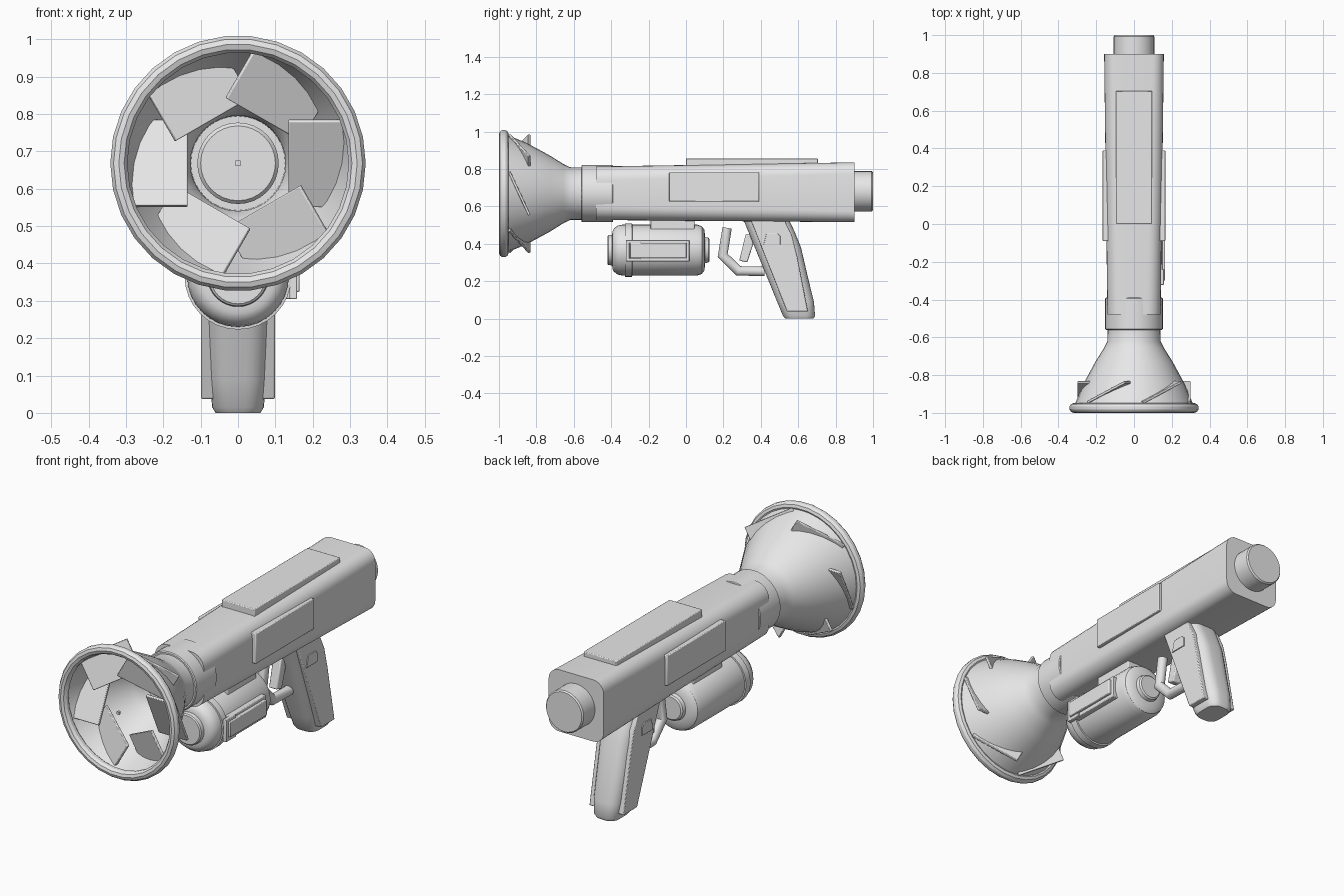
import bpy, bmesh, math
from mathutils import Matrix, Vector

if "Cube" in bpy.data.objects:
    bpy.data.objects.remove(bpy.data.objects["Cube"])

AXIS = 0.668  # height of the barrel axis
grey = bpy.data.materials.new("light_grey")
grey.diffuse_color = (0.8, 0.8, 0.8, 1)
grey.use_nodes = True
grey.node_tree.nodes["Principled BSDF"].inputs["Base Color"].default_value = grey.diffuse_color


def finish(name, bm, bevel=0.0, angle=32):
    bmesh.ops.recalc_face_normals(bm, faces=bm.faces)
    me = bpy.data.meshes.new(name)
    bm.to_mesh(me)
    bm.free()
    me.materials.append(grey)
    ob = bpy.data.objects.new(name, me)
    bpy.context.collection.objects.link(ob)
    if bevel:
        mod = ob.modifiers.new("bevel", 'BEVEL')
        mod.width, mod.segments = bevel, 2
    bpy.ops.object.select_all(action='DESELECT')
    ob.select_set(True)
    bpy.context.view_layer.objects.active = ob
    bpy.ops.object.shade_smooth_by_angle(angle=math.radians(angle))
    return ob


def skin_rings(bm, rings, cap=True, closed=False):
    """Join matching point rings into a surface."""
    rows = [[bm.verts.new(p) for p in ring] for ring in rings]
    n = len(rows[0])
    pairs = list(zip(rows, rows[1:])) + ([(rows[-1], rows[0])] if closed else [])
    for a, b in pairs:
        for i in range(n):
            j = (i + 1) % n
            bm.faces.new((a[i], a[j], b[j], b[i]))
    if cap and not closed:
        bm.faces.new(rows[0])
        bm.faces.new(rows[-1])


def lathe(name, profile, z=AXIS, segs=32, closed=False):
    """Revolve (y, radius) points around a line along y."""
    bm = bmesh.new()
    turn = [2 * math.pi * i / segs for i in range(segs)]
    skin_rings(bm, [[(r * math.cos(t), y, z + r * math.sin(t)) for t in turn]
                    for y, r in profile], closed=closed)
    return finish(name, bm)


def rounded_rect(cu, cv, hu, hv, r, steps=6):
    pts = []
    for q, (su, sv) in enumerate(((1, 1), (-1, 1), (-1, -1), (1, -1))):
        for k in range(steps + 1):
            t = math.pi / 2 * (q + k / steps)
            pts.append((cu + su * (hu - r) + r * math.cos(t),
                        cv + sv * (hv - r) + r * math.sin(t)))
    return pts


def prism(name, outline, x0, x1, bevel=0.0):
    """Extrude a (y, z) outline across x."""
    bm = bmesh.new()
    skin_rings(bm, [[(x, y, z) for y, z in outline] for x in (x0, x1)])
    return finish(name, bm, bevel)


def box(name, x0, x1, y0, y1, z0, z1, bevel=0.004):
    return prism(name, [(y0, z0), (y1, z0), (y1, z1), (y0, z1)], x0, x1, bevel)


# Flared horn shell, its rolled rim and the throat plug
lathe("horn", [(-0.55, 0.14), (-0.62, 0.141), (-0.655, 0.158), (-0.73, 0.205),
               (-0.85, 0.27), (-0.97, 0.32), (-0.97, 0.308), (-0.85, 0.258),
               (-0.73, 0.193), (-0.655, 0.146), (-0.62, 0.128), (-0.55, 0.126)],
      closed=True)
lathe("horn_rim", [(-0.974 + 0.026 * math.cos(a), 0.319 + 0.024 * math.sin(a))
                   for a in [math.pi * k / 5 for k in range(10)]], segs=30, closed=True)
lathe("throat_plug", [(-0.61, 0.1), (-0.6, 0.109), (-0.5, 0.109)])
box("sight_bead", -0.007, 0.007, -0.985, -0.971, AXIS - 0.007, AXIS + 0.007, 0)

# Six tilted vanes cutting through the horn
bm = bmesh.new()
for i in range(6):
    place = (Matrix.Rotation(-i * math.pi / 3, 4, 'Y')
             @ Matrix.Translation((0.2175, -0.891, 0))
             @ Matrix.Rotation(0.435, 4, 'X')
             @ Matrix.Diagonal((0.165, 0.014, 0.254, 1)))
    bmesh.ops.create_cube(bm, size=1, matrix=Matrix.Translation((0, 0, AXIS)) @ place)
finish("horn_vanes", bm, 0.003)

# Round collar sinking into the square housing
lathe("collar", [(-0.56, 0.148), (-0.556, 0.153), (-0.394, 0.153), (-0.39, 0.149)], segs=40)

# Tapered housing with rounded corners
bm = bmesh.new()
skin_rings(bm, [[(x, y, z) for x, z in rounded_rect(0, cz, hx, hz, r)]
                for y, cz, hx, hz, r in ((-0.48, 0.67, 0.141, 0.143, 0.075),
                                         (0.9, 0.675, 0.158, 0.16, 0.06))])
finish("housing", bm)
lathe("rear_stub", [(0.88, 0.108), (0.993, 0.108), (1.0, 0.102)], z=0.68)

# Cover plates on the top and both sides
box("top_plate", -0.095, 0.095, 0.0, 0.705, 0.80, 0.856)
for side, s in (("right", 1), ("left", -1)):
    box(side + "_plate", *sorted((s * 0.13, s * 0.166)), -0.09, 0.39, 0.625, 0.782)

# Canister slung below, with a band and a mount
lathe("canister", [(-0.42, 0.074), (-0.415, 0.08), (-0.395, 0.082), (-0.393, 0.1),
                   (-0.385, 0.116), (-0.365, 0.131), (-0.34, 0.136), (0.06, 0.136),
                   (0.085, 0.127), (0.099, 0.108), (0.102, 0.07), (0.12, 0.066),
                   (0.126, 0.058)], z=0.366)
lathe("canister_band", [(-0.327, 0.13), (-0.325, 0.143), (-0.288, 0.143), (-0.286, 0.13)],
      z=0.366)
box("canister_mount", -0.075, 0.075, -0.19, 0.045, 0.46, 0.55)

# Latch on the right of the canister
box("latch_base", 0.1, 0.15, -0.28, 0.018, 0.305, 0.42)
box("latch_lever", 0.14, 0.165, -0.3, 0.003, 0.324, 0.405)
for z in (0.314, 0.411):
    box("latch_hook_arm", 0.138, 0.158, -0.32, -0.24, z - 0.009, z + 0.009, 0.003)
box("latch_hook", 0.138, 0.158, -0.322, -0.302, 0.305, 0.42, 0.003)

# Raked grip lofted from rounded sections
bm = bmesh.new()
sections = ((0.54, 0.302, 0.545, 0.088, 0.055), (0.46, 0.335, 0.583, 0.088, 0.06),
            (0.38, 0.368, 0.615, 0.087, 0.06), (0.22, 0.434, 0.652, 0.083, 0.06),
            (0.09, 0.487, 0.684, 0.076, 0.055), (0.015, 0.518, 0.69, 0.069, 0.05),
            (0.0, 0.53, 0.682, 0.06, 0.045))
skin_rings(bm, [[(x, y, z) for x, y in rounded_rect(0, (y0 + y1) / 2, hx, (y1 - y0) / 2, r)]
                for z, y0, y1, hx, r in sections])
finish("grip", bm, angle=40)

# Grip side panels and buttons
panel = [(0.345, 0.53), (0.525, 0.53), (0.568, 0.44), (0.595, 0.33), (0.652, 0.037),
         (0.54, 0.037)]
for side, s in (("right", 1), ("left", -1)):
    prism(side + "_grip_panel", panel, s * 0.05, s * 0.099, 0.004)
    prism(side + "_button", [(0.415, 0.395), (0.505, 0.395), (0.505, 0.44),
                             (0.49, 0.455), (0.43, 0.455)], s * 0.08, s * 0.104, 0.002)

# Trigger and its bent tube guard
prism("trigger", [(0.32, 0.455), (0.35, 0.445), (0.36, 0.4), (0.328, 0.3), (0.285, 0.31)],
      -0.024, 0.024, 0.006)
path = [Vector((0, y, z)) for y, z in ((0.22, 0.485), (0.196, 0.338), (0.28, 0.255),
                                       (0.42, 0.252))]
bm = bmesh.new()
rings = []
for i, p in enumerate(path):
    before = (p - path[i - 1]).normalized() if i else (path[1] - p).normalized()
    after = (path[i + 1] - p).normalized() if i < len(path) - 1 else before
    tangent = (before + after).normalized()
    across = tangent.cross(Vector((1, 0, 0))) / max(tangent.dot(before), 0.5)
    rings.append([p + 0.025 * (Vector((math.cos(t), 0, 0)) + across * math.sin(t))
                  for t in [math.pi * k / 8 for k in range(16)]])
skin_rings(bm, rings)
finish("trigger_guard", bm, angle=30)
